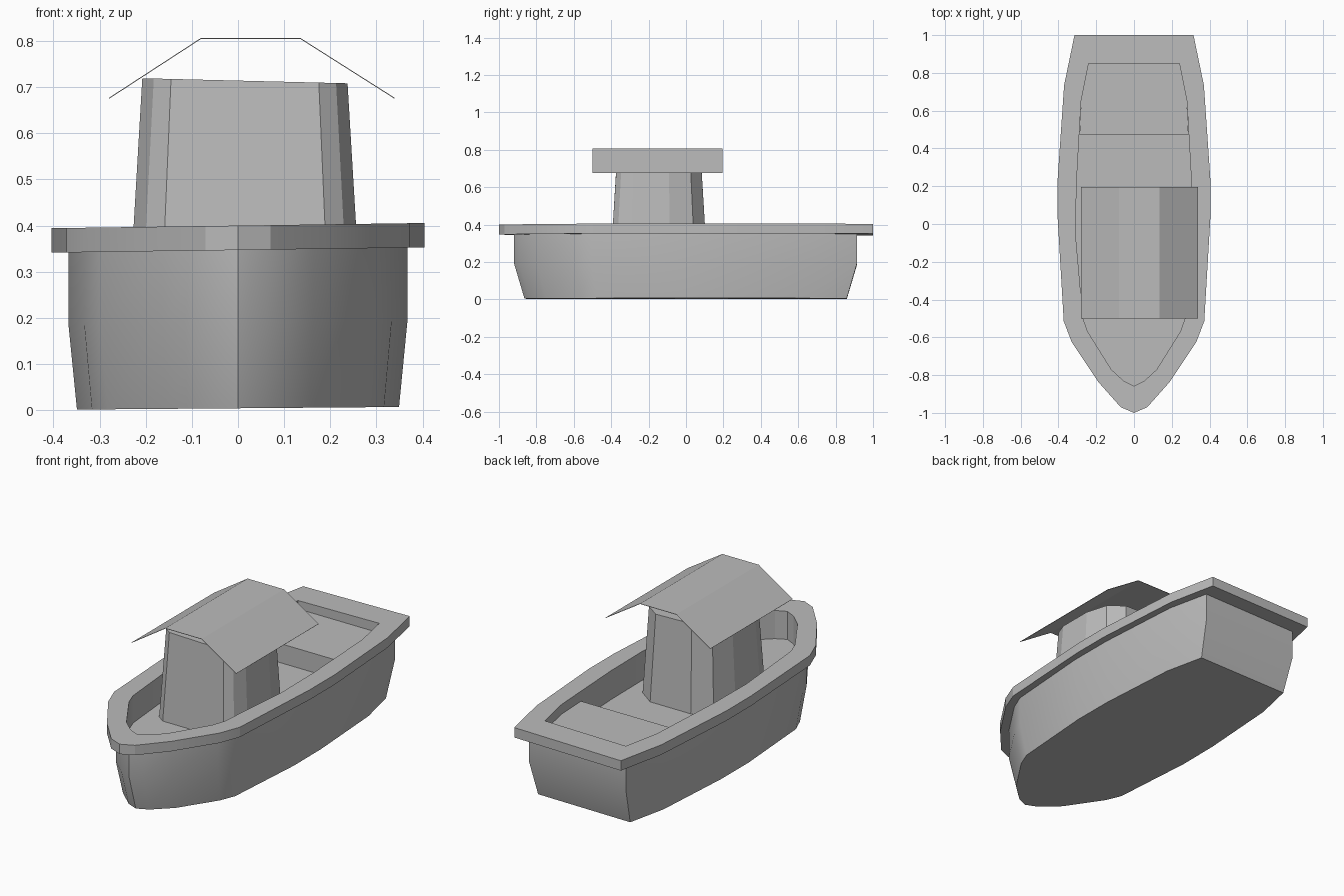
import bpy, bmesh, math

old = bpy.data.objects.get("Cube")
if old:
    bpy.data.objects.remove(old, do_unlink=True)

grey = bpy.data.materials.new("plain_grey")
grey.use_nodes = True
COLOUR = (0.5, 0.5, 0.5, 1)
grey.diffuse_color = COLOUR
grey.node_tree.nodes["Principled BSDF"].inputs["Base Color"].default_value = COLOUR

TILT = 0.014  # slight list of the hand-built hull


def mirrored(half):
    """Closed outline from a right-hand half, running from bow to stern."""
    return half + [(-x, y) for x, y in reversed(half) if x > 0.001]


def ring(outline, z, tilt=0.0):
    return [(x, y, z + tilt * x) for x, y in outline]


def loft(name, rings, cap_start=False, cap_end=False, smooth=None, closed=True):
    """Skin a list of equal-length rings and optionally cap the ends."""
    bm = bmesh.new()
    loops = [[bm.verts.new(p) for p in r] for r in rings]
    n = len(loops[0])
    for a, b in zip(loops, loops[1:]):
        for i in range(n if closed else n - 1):
            j = (i + 1) % n
            bm.faces.new((a[i], a[j], b[j], b[i]))
    if cap_start:
        bm.faces.new(list(reversed(loops[0])))
    if cap_end:
        bm.faces.new(loops[-1])
    if cap_start and cap_end:
        bmesh.ops.recalc_face_normals(bm, faces=bm.faces)
    mesh = bpy.data.meshes.new(name)
    bm.to_mesh(mesh)
    bm.free()
    mesh.materials.append(grey)
    obj = bpy.data.objects.new(name, mesh)
    bpy.context.collection.objects.link(obj)
    if smooth:
        bpy.ops.object.select_all(action='DESELECT')
        obj.select_set(True)
        bpy.context.view_layer.objects.active = obj
        bpy.ops.object.shade_smooth_by_angle(angle=math.radians(smooth))
    return obj


# Half outlines of the gunwale, outer and inner edge
outer = [(0, -1), (0.07, -0.97), (0.19, -0.835), (0.33, -0.625), (0.372, -0.515),
         (0.404, 0.03), (0.404, 0.24), (0.37, 0.735), (0.315, 1)]
inner = [(0, -0.857), (0.055, -0.83), (0.12, -0.77), (0.245, -0.57), (0.27, -0.5),
         (0.308, -0.07), (0.305, 0.2), (0.28, 0.65), (0.24, 0.85)]
middle = [(a[0] + (b[0] - a[0]) * 0.38, a[1] + (b[1] - a[1]) * 0.57)
          for a, b in zip(outer, inner)]
keel = [(x * 0.95, y * 0.94) for x, y in middle]
outer, inner, middle, keel = map(mirrored, (outer, inner, middle, keel))

# Hull: tapered below the knuckle, upright above it
loft("hull", [ring(keel, 0.004, 0.008), ring(middle, 0.19, TILT), ring(middle, 0.347, TILT)],
     cap_start=True, smooth=30)

# Gunwale: overhanging rim with the inner wall running down to the deck
loft("gunwale", [ring(middle, 0.347, TILT), ring(outer, 0.347, TILT),
                 ring(outer, 0.4, TILT), ring(inner, 0.4, TILT), ring(inner, 0.25)],
     smooth=15)
loft("deck", [ring(inner, 0.25)], cap_end=True)

# Stern bench
bench = mirrored([(0.288, 0.475), (0.28, 0.65), (0.24, 0.85)])
loft("stern_bench", [ring(bench, 0.25), ring(bench, 0.352)], cap_start=True, cap_end=True)

# Cabin: chamfered front, rounder back, tapering upwards
plan = mirrored([(0.18, -0.255), (0.222, -0.225), (0.25, -0.15), (0.25, 0.06),
                 (0.21, 0.19), (0.12, 0.255)])


def cabin_ring(scale, z, tilt):
    return [(0.015 + x * scale, -0.145 + y * scale, z + tilt * x) for x, y in plan]


loft("cabin", [cabin_ring(1, 0.25, 0), cabin_ring(0.89, 0.714, -0.022)],
     cap_start=True, cap_end=True, smooth=15)

# Roof: thin folded sheet
profile = [(-0.28, 0.677), (-0.08, 0.807), (0.135, 0.807), (0.34, 0.677)]
roof = loft("roof", [[(x, y, z) for x, z in profile] for y in (-0.5, 0.195)], closed=False)
sheet = roof.modifiers.new("sheet_thickness", 'SOLIDIFY')
sheet.thickness = 0.002
